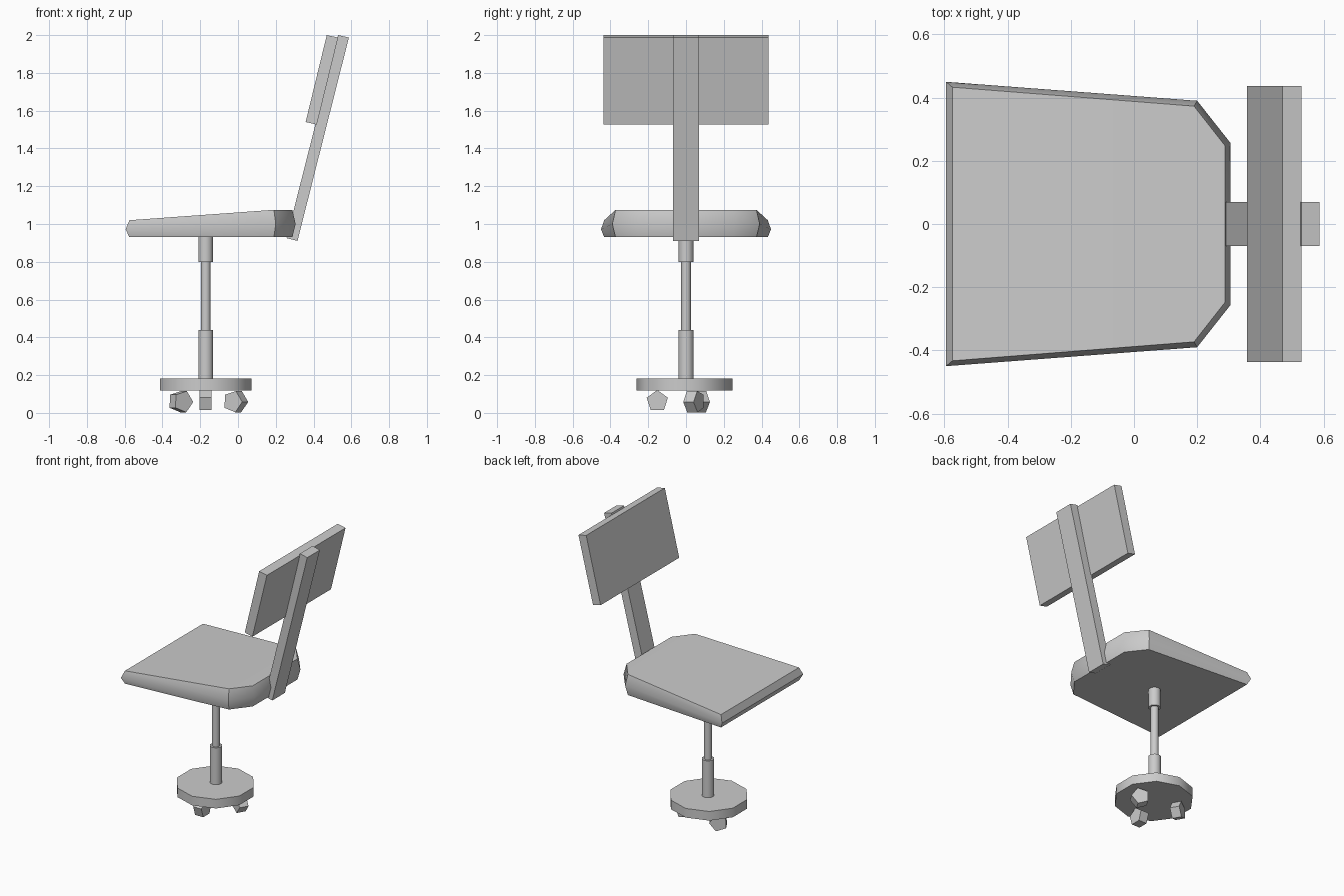
import bpy, bmesh
from math import radians, pi
from mathutils import Matrix

if "Cube" in bpy.data.objects:
    bpy.data.objects.remove(bpy.data.objects["Cube"])

AXIS_X, AXIS_Y = -0.171, 0.0


def finish(name, bm, angle=40):
    bmesh.ops.recalc_face_normals(bm, faces=bm.faces)
    mesh = bpy.data.meshes.new(name)
    bm.to_mesh(mesh)
    bm.free()
    obj = bpy.data.objects.new(name, mesh)
    bpy.context.collection.objects.link(obj)
    bpy.ops.object.select_all(action='DESELECT')
    obj.select_set(True)
    bpy.context.view_layer.objects.active = obj
    bpy.ops.object.shade_smooth_by_angle(angle=radians(angle))
    return obj


def cylinder(name, r, z0, z1, y=AXIS_Y, sides=10):
    # vertices point along +y / -y
    bm = bmesh.new()
    bmesh.ops.create_cone(bm, cap_ends=True, segments=sides, radius1=r, radius2=r,
                          depth=z1 - z0,
                          matrix=Matrix.Translation((AXIS_X, y, (z0 + z1) / 2)))
    return finish(name, bm)


def slab(name, profile, half_width):
    # side profile (x, z) extruded across y
    bm = bmesh.new()
    face = bm.faces.new([bm.verts.new((x, -half_width, z)) for x, z in profile])
    ext = bmesh.ops.extrude_face_region(bm, geom=[face])
    verts = [g for g in ext['geom'] if isinstance(g, bmesh.types.BMVert)]
    bmesh.ops.translate(bm, verts=verts, vec=(0, 2 * half_width, 0))
    return finish(name, bm, 30)


# Seat cushion: three stacked outlines, bulging at the middle one
def seat_ring(bm, front, corner, back):
    half = (front, corner, back)
    pts = list(half) + [(x, -y, z) for x, y, z in reversed(half)]
    return [bm.verts.new(p) for p in pts]


bm = bmesh.new()
bottom = seat_ring(bm, (-0.575, 0.433, 0.93), (0.19, 0.373, 0.93), (0.288, 0.248, 0.93))
middle = seat_ring(bm, (-0.595, 0.45, 0.972), (0.2, 0.39, 1.0), (0.305, 0.257, 1.0))
top = seat_ring(bm, (-0.575, 0.433, 1.02), (0.19, 0.373, 1.075), (0.288, 0.248, 1.075))
for low, high in ((bottom, middle), (middle, top)):
    for i in range(6):
        j = (i + 1) % 6
        bm.faces.new((low[i], low[j], high[j], high[i]))
bm.faces.new(bottom)
bm.faces.new((top[0], top[1], top[4], top[5]))
bm.faces.new((top[1], top[2], top[3], top[4]))
finish("seat", bm)

# Back support and back panel
slab("back_post", [(0.257, 0.925), (0.315, 0.911), (0.587, 1.987), (0.53, 2.0)], 0.07)
slab("back_panel", [(0.358, 1.54), (0.417, 1.526), (0.53, 1.987), (0.47, 2.0)], 0.436)

# Column and base disc
cylinder("column_top", 0.04, 0.80, 0.935)
cylinder("column_rod", 0.026, 0.43, 0.81)
cylinder("column_sleeve", 0.041, 0.175, 0.44)
cylinder("base_disc", 0.255, 0.118, 0.182, y=-0.008)

# Three five-sided wheels: x, y, z, axle heading, roll
wheels = [(-0.171, -0.152, 0.062, 0, 0),
          (-0.304, 0.070, 0.060, 120, 20),
          (-0.013, 0.042, 0.060, 60, 20)]
for n, (x, y, z, heading, roll) in enumerate(wheels):
    bm = bmesh.new()
    bmesh.ops.create_cone(bm, cap_ends=True, segments=5, radius1=0.059, radius2=0.059,
                          depth=0.063)
    # first vertex to the top, axle along x
    turn = (Matrix.Translation((x, y, z)) @ Matrix.Rotation(radians(heading), 4, 'Z')
            @ Matrix.Rotation(radians(roll), 4, 'X')
            @ Matrix.Rotation(pi / 2, 4, 'X') @ Matrix.Rotation(pi / 2, 4, 'Y'))
    bm.transform(turn)
    finish(f"wheel_{n + 1}", bm, 30)
